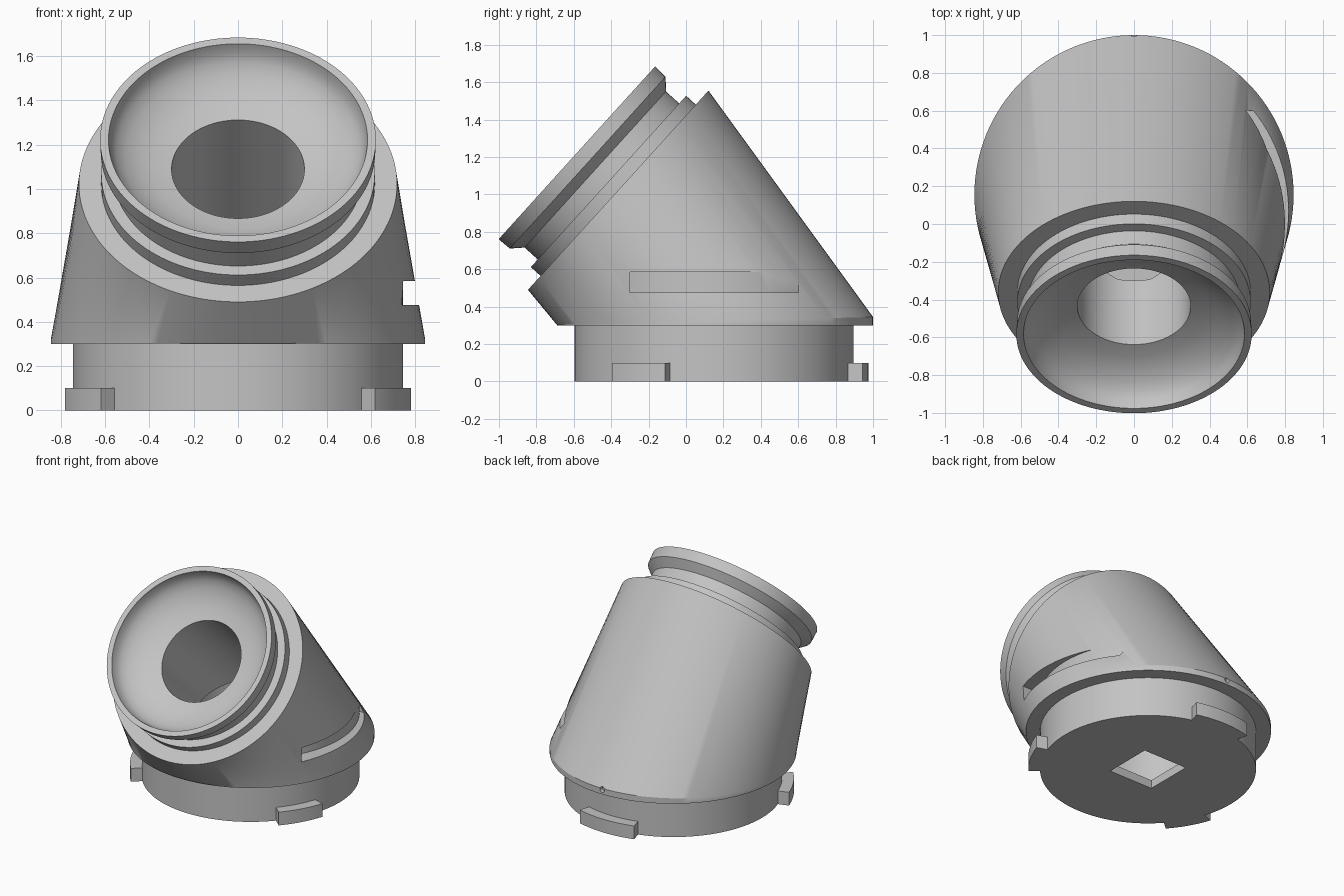
import bpy, bmesh
from math import sin, cos, pi, radians, atan2
from mathutils import Matrix, Vector

if "Cube" in bpy.data.objects:
    bpy.data.objects.remove(bpy.data.objects["Cube"])

SEG = 128
BASE_Y = 0.15                             # base axis
NECK = Vector((0, -0.3625, 1.0225))       # centre of the slanted face
TILT = atan2(0.741, 0.6715)
SLANT = Matrix.Translation(NECK) @ Matrix.Rotation(TILT, 4, 'X')

grey = bpy.data.materials.new("light_grey")
grey.use_nodes = True
grey.diffuse_color = (0.55, 0.55, 0.55, 1)
grey.node_tree.nodes["Principled BSDF"].inputs["Base Color"].default_value = grey.diffuse_color


def make(name, rings, closed=False, matrix=Matrix()):
    """Skin equal rings of points; cap the ends, or close the loop of rings."""
    bm = bmesh.new()
    loops = [[bm.verts.new(p) for p in ring] for ring in rings]
    n = len(loops[0])
    pairs = list(zip(loops, loops[1:]))
    if closed:
        pairs.append((loops[-1], loops[0]))
    else:
        bm.faces.new(loops[0][::-1])
        bm.faces.new(loops[-1])
    for a, b in pairs:
        for i in range(n):
            j = (i + 1) % n
            bm.faces.new((a[i], a[j], b[j], b[i]))
    bmesh.ops.recalc_face_normals(bm, faces=bm.faces)
    bm.transform(matrix)
    mesh = bpy.data.meshes.new(name)
    bm.to_mesh(mesh)
    bm.free()
    mesh.materials.append(grey)
    obj = bpy.data.objects.new(name, mesh)
    bpy.context.collection.objects.link(obj)
    return obj


def circle(r, z, y=0, n=SEG):
    return [(r * cos(2 * pi * i / n), y + r * sin(2 * pi * i / n), z) for i in range(n)]


def cylinder(name, r, z0, z1, y=0, matrix=Matrix(), n=SEG):
    return make(name, [circle(r, z0, y, n), circle(r, z1, y, n)], matrix=matrix)


def prism(name, outline, z0, z1):
    return make(name, [[(x, y, z) for x, y in outline] for z in (z0, z1)])


def arc(r, a0, a1, n=16):
    angles = [radians(a0 + (a1 - a0) * i / n) for i in range(n + 1)]
    return [(r * cos(a), BASE_Y + r * sin(a)) for a in angles]


def cut(target, cutters):
    for cutter in cutters:
        mod = target.modifiers.new("cut", 'BOOLEAN')
        mod.operation, mod.solver, mod.object = 'DIFFERENCE', 'EXACT', cutter
        bpy.context.view_layer.objects.active = target
        bpy.ops.object.modifier_apply(modifier=mod.name)


# Body: round foot with a low rim at the back, lofted to the slanted face
foot = circle(0.845, 0.3, BASE_Y + 0.005)
rim = [(x, y, 0.302 + 0.0215 * (1 + (y - BASE_Y) / 0.85)) for x, y, z in foot]
top = [SLANT @ Vector(p) for p in circle(0.7186, 0)]
body = make("body", [foot, rim, top])

# Base drum
base = cylinder("base_drum", 0.745, 0, 0.3, BASE_Y)

# Neck: step, groove, flared flange and concave dish around the bore
profile = [(0.3, -0.02), (0.618, -0.02), (0.618, 0.07), (0.563, 0.07),
           (0.563, 0.165), (0.62, 0.22), (0.623, 0.298), (0.585, 0.298),
           (0.575, 0.25), (0.55, 0.21), (0.51, 0.175), (0.45, 0.14),
           (0.38, 0.115), (0.3, 0.1)]
neck = make("neck", [circle(r, s) for r, s in profile], closed=True, matrix=SLANT)

# Cutters: bore, inner chamber, side slot, square socket and index dimple
bore = cylinder("bore_cutter", 0.3, -0.95, 0.2, matrix=SLANT)
chamber = cylinder("chamber_cutter", 0.45, 0.064, 0.57, BASE_Y)
slot = prism("slot_cutter", arc(0.745, 37.2, -37.2) + [(1.1, -0.3), (1.1, 0.6)], 0.475, 0.585)
h = 0.185
socket = prism("socket_cutter", [(x, BASE_Y + y) for x, y in
                                 ((-h, -h), (h, -h), (h, h), (-h, h))], -0.1, 0.2)
dimple = cylinder("dimple_cutter", 0.02, -0.03, 0.1,
                  matrix=Matrix.Translation((0, 1, 0.335)) @ Matrix.Rotation(-pi / 2, 4, 'X'), n=16)
cut(body, (chamber, bore, slot, dimple))
cut(base, (chamber, socket))
for cutter in (bore, chamber, slot, socket, dimple):
    bpy.data.objects.remove(cutter)

# Bayonet lugs
lugs = []
for name, mid, half in (("lug_left", -30, 11.5), ("lug_right", 210, 11.5), ("lug_back", 90, 16)):
    outline = arc(0.825, mid - half, mid + half) + arc(0.735, mid + half, mid - half)
    lugs.append(prism(name, outline, 0, 0.1))

# Smooth shading with sharp edges kept
bpy.ops.object.select_all(action='DESELECT')
for obj in [body, base, neck] + lugs:
    obj.select_set(True)
bpy.context.view_layer.objects.active = body
bpy.ops.object.shade_smooth_by_angle(angle=radians(30))
